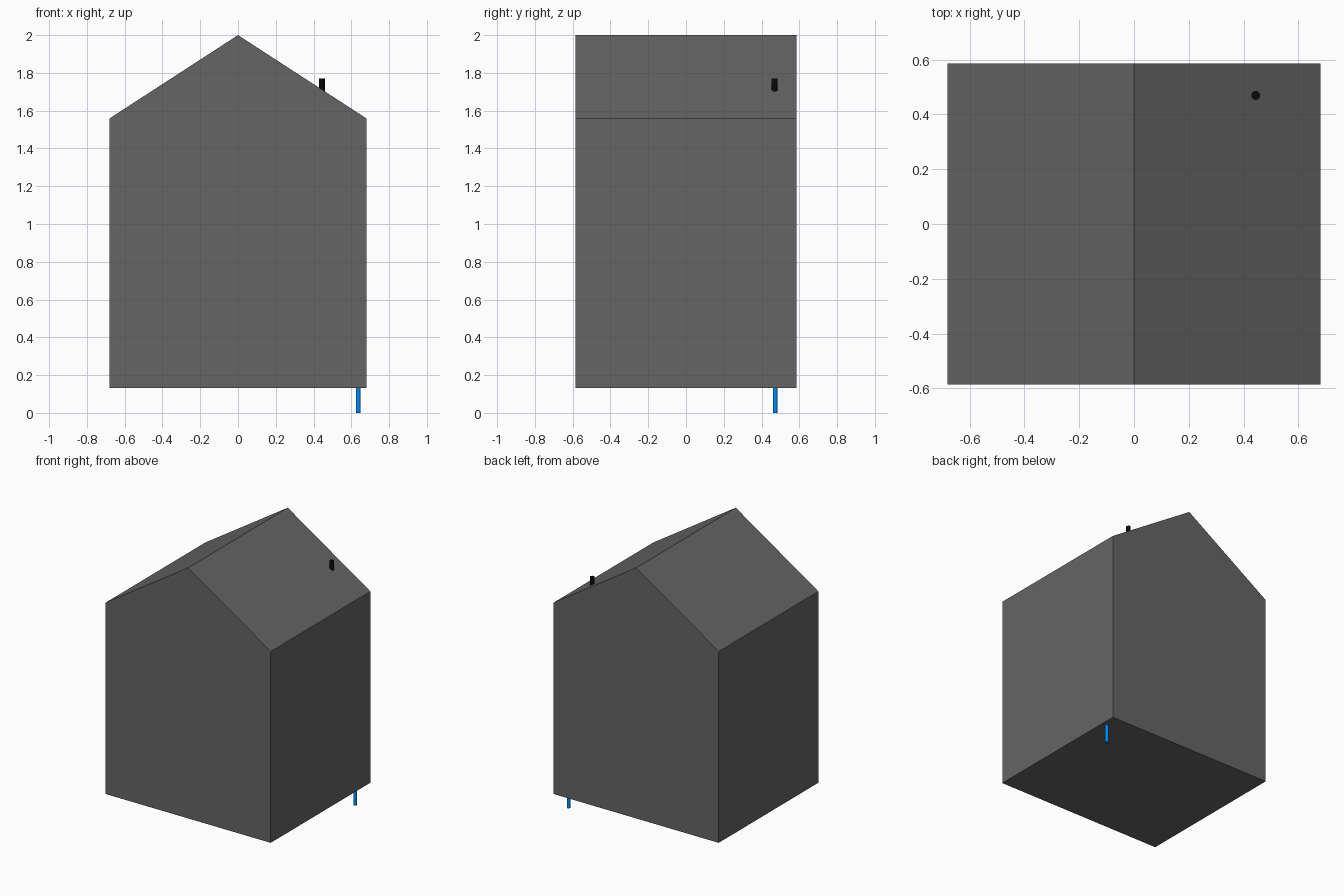
import bpy, bmesh

if "Cube" in bpy.data.objects:
    bpy.data.objects.remove(bpy.data.objects["Cube"])


def material(name, rgb):
    m = bpy.data.materials.new(name)
    m.diffuse_color = (*rgb, 1)
    m.use_nodes = True
    m.node_tree.nodes["Principled BSDF"].inputs["Base Color"].default_value = m.diffuse_color
    return m


def pipe(name, x, y, z0, z1, radius, mat):
    bpy.ops.mesh.primitive_cylinder_add(vertices=24, radius=radius, depth=z1 - z0,
                                        location=(x, y, (z0 + z1) / 2))
    ob = bpy.context.object
    ob.name = name
    ob.data.materials.append(mat)
    bpy.ops.object.shade_smooth_by_angle()


# Gabled body: front profile extruded to the back
W, D, FLOOR, EAVES, RIDGE = 0.68, 0.586, 0.133, 1.559, 2.0
profile = [(-W, FLOOR), (W, FLOOR), (W, EAVES), (0, RIDGE), (-W, EAVES)]
bm = bmesh.new()
front = bm.faces.new([bm.verts.new((x, -D, z)) for x, z in profile])
ext = bmesh.ops.extrude_face_region(bm, geom=[front], use_keep_orig=True)
back = [v for v in ext["geom"] if isinstance(v, bmesh.types.BMVert)]
bmesh.ops.translate(bm, verts=back, vec=(0, 2 * D, 0))
bmesh.ops.recalc_face_normals(bm, faces=bm.faces)
mesh = bpy.data.meshes.new("house_body")
bm.to_mesh(mesh)
bm.free()
body = bpy.data.objects.new("house_body", mesh)
bpy.context.collection.objects.link(body)
mesh.materials.append(material("dark_grey", (0.13, 0.13, 0.13)))

# Roof vent and supply pipe under the floor
pipe("roof_vent", 0.444, 0.469, 1.70, 1.77, 0.016, material("black", (0.003, 0.003, 0.003)))
pipe("supply_pipe", 0.637, 0.472, 0.0, FLOOR, 0.0125, material("blue", (0.0, 0.26, 0.9)))
